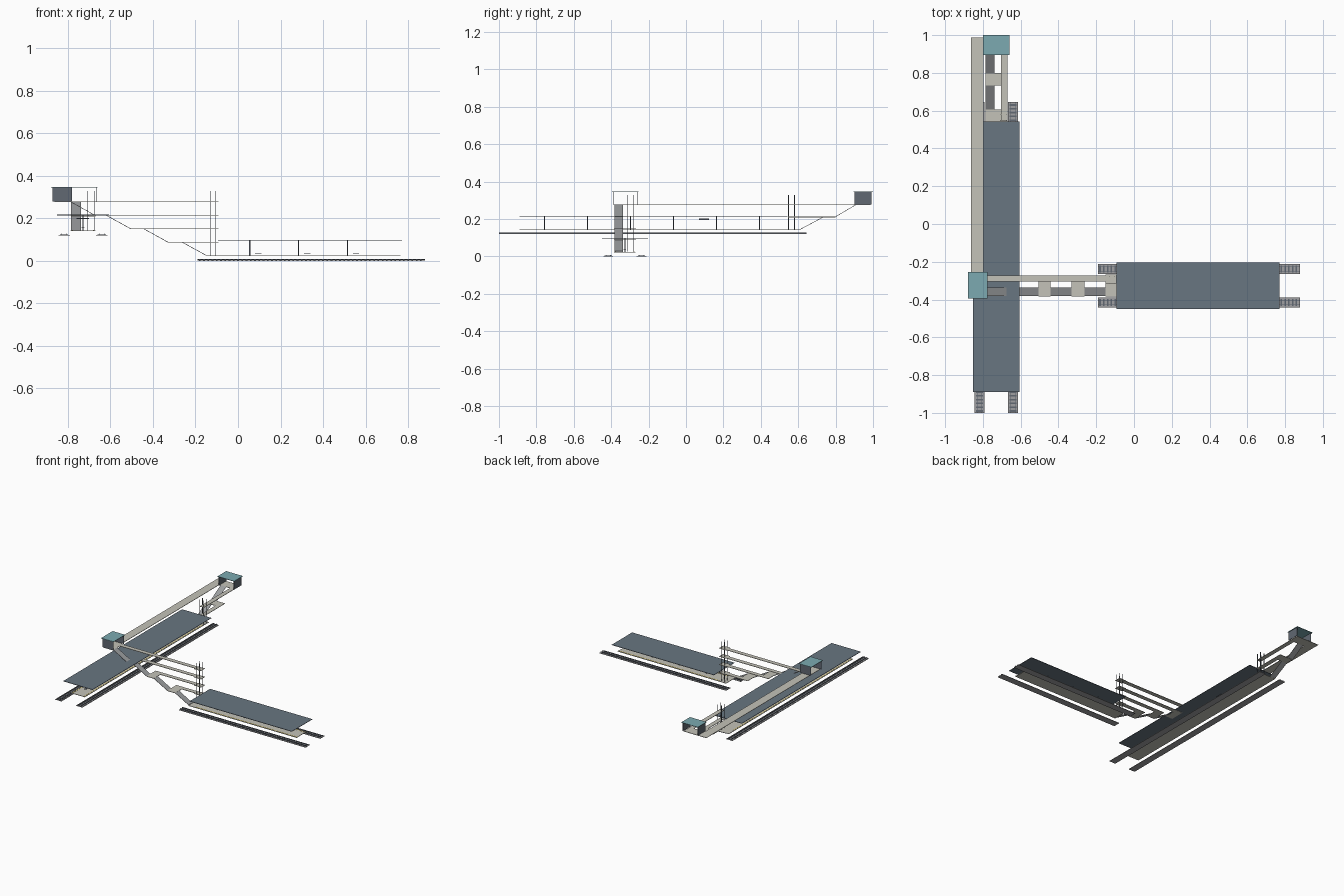
import bpy, bmesh
from mathutils import Vector

if "Cube" in bpy.data.objects:
    bpy.data.objects.remove(bpy.data.objects["Cube"])


def mat(name, c):
    m = bpy.data.materials.new(name)
    m.diffuse_color = (*c, 1)
    m.use_nodes = True
    m.node_tree.nodes["Principled BSDF"].inputs["Base Color"].default_value = m.diffuse_color
    return m


BEIGE = mat("concrete", (0.55, 0.54, 0.48))
STEP = mat("stair_grey", (0.33, 0.34, 0.35))
ROOF = mat("slate_roof", (0.14, 0.18, 0.22))
TEAL = mat("teal_roof", (0.2, 0.4, 0.44))
BED = mat("track_bed", (0.35, 0.35, 0.36))
DARK = mat("dark_metal", (0.12, 0.14, 0.17))
YELLOW = mat("yellow_line", (0.8, 0.65, 0.2))
T = 0.003  # slab thickness


def build(name, boxes, m):
    """One object from boxes (x0, x1, y0, y1, z0, z1)."""
    bm = bmesh.new()
    for x0, x1, y0, y1, z0, z1 in boxes:
        r = bmesh.ops.create_cube(bm, size=1)
        bmesh.ops.scale(bm, vec=(x1 - x0, y1 - y0, z1 - z0), verts=r["verts"])
        bmesh.ops.translate(bm, vec=((x0 + x1) / 2, (y0 + y1) / 2, (z0 + z1) / 2), verts=r["verts"])
    return finish(name, bm, m)


def finish(name, bm, m):
    bmesh.ops.recalc_face_normals(bm, faces=bm.faces[:])
    me = bpy.data.meshes.new(name)
    bm.to_mesh(me)
    bm.free()
    o = bpy.data.objects.new(name, me)
    me.materials.append(m)
    bpy.context.collection.objects.link(o)
    return o


def oriented(along_x, a0, a1, b0, b1, z0, z1):
    """Box given along the platform (a) and across it (b)."""
    return (a0, a1, b0, b1, z0, z1) if along_x else (b0, b1, a0, a1, z0, z1)


def flight(name, along_x, a0, a1, b0, b1, z0, z1):
    """Sloping stair slab from (a0, z0) up to (a1, z1)."""
    bm = bmesh.new()
    rings = []
    for b in (b0, b1):
        pts = [(a0, z0), (a1, z1), (a1, z1 - T), (a0, z0 - T)]
        rings.append([bm.verts.new((a, b, z) if along_x else (b, a, z)) for a, z in pts])
    bm.faces.new(rings[0])
    bm.faces.new(rings[1])
    for i in range(4):
        j = (i + 1) % 4
        bm.faces.new((rings[0][i], rings[0][j], rings[1][j], rings[1][i]))
    finish(name, bm, STEP)


def station(p, ax, z, track, deck, roof, centre, columns, bench_off):
    """Tracks, platform, columns, benches and canopy of one line."""
    def B(*a):
        return oriented(ax, *a)
    beds, sleepers, rails = [], [], []
    for s in (-1, 1):
        c = centre + s * 0.0885
        beds.append(B(track[0], track[1], c - 0.0265, c + 0.0265, z, z + 0.003))
        n = int((track[1] - track[0]) / 0.02)
        for i in range(n):
            a = track[0] + 0.006 + i * 0.02
            sleepers.append(B(a, a + 0.008, c - 0.019, c + 0.019, z + 0.003, z + 0.005))
        for r in (-0.012, 0.012):
            rails.append(B(track[0], track[1], c + r - 0.0015, c + r + 0.0015, z + 0.005, z + 0.009))
    build(p + "_track_bed", beds, BED)
    build(p + "_sleepers", sleepers, DARK)
    build(p + "_rails", rails, DARK)
    h = z + 0.03 - 0.005
    build(p + "_platform", [B(deck[0], deck[1], centre - 0.058, centre + 0.058, h - T, h)], BEIGE)
    build(p + "_edge_lines", [B(roof[0], roof[1], centre + s * 0.049 - 0.003, centre + s * 0.049 + 0.003,
                                h, h + 0.001) for s in (-1, 1)], YELLOW)
    top = h + 0.073
    build(p + "_canopy", [B(roof[0], roof[1], centre - 0.123, centre + 0.123, top - T, top)], ROOF)
    build(p + "_columns", [B(a - 0.003, a + 0.003, centre - 0.003, centre + 0.003, h, top - T)
                           for a in columns], DARK)
    build(p + "_benches", [B(a + bench_off - 0.015, a + bench_off + 0.015, centre - 0.007, centre + 0.007,
                             h + 0.01, h + 0.012) for a in columns], DARK)


def lift(name, x0, x1, y0, y1, z0):
    w = 0.0015
    build(name, [(x - w, x + w, y - w, y + w, z0, 0.328) for x in (x0, x1) for y in (y0, y1)], DARK)


# the two lines
station("lower", True, 0.004 - 0.004, (-0.19, 0.88), (-0.15, 0.765), (-0.093, 0.77), -0.327,
        [0.055, 0.285, 0.515], 0.04)
station("upper", False, 0.119, (-1.0, 0.645), (-0.89, 0.607), (-0.89, 0.543), -0.729,
        [-0.757 + i * 0.23 for i in range(6)], -0.035)
build("display_board", [(-0.76, -0.70, 0.07, 0.122, 0.196, 0.202)], DARK)

# stairs, landings and step-free walkways from the lower platform
L = [0.028, 0.09, 0.153, 0.2155, 0.279]
starts = [-0.15, -0.33, -0.505, -0.672]
for i, a in enumerate(starts):
    end = a - 0.114
    flight("lower_stair_%d" % (i + 1), True, a, end, -0.382, -0.336, L[i], L[i + 1])
    z = L[i + 1]
    far = starts[i + 1] if i < 3 else -0.80
    floors = [(far, -0.092, -0.305, -0.272, z - T, z)]
    if i < 3:
        floors.append((far, end + 0.002, -0.384, -0.305, z - T, z))
    floors.append((-0.15, -0.092, -0.315, -0.268, z - T, z))
    build("lower_walkway_%d" % (i + 1), floors, BEIGE)
lift("lower_lift_posts", -0.13, -0.105, -0.313, -0.28, 0.026)

# stairs and walkways from the upper platform
U = [0.144, 0.2125, 0.279]
for i, (a, e) in enumerate(((0.606, 0.735), (0.797, 0.91))):
    flight("upper_stair_%d" % (i + 1), False, a, e, -0.785, -0.738, U[i], U[i + 1])
    z = U[i + 1]
    far = 0.8 if i == 0 else 0.915
    floors = [(-0.704, -0.67, 0.545, far, z - T, z)]
    if i == 0:
        floors.append((-0.785, -0.704, 0.733, 0.8, z - T, z))
    build("upper_walkway_%d" % (i + 1), floors, BEIGE)
lift("upper_lift_posts", -0.706, -0.674, 0.548, 0.58, 0.142)

# long footbridge joining the two stair heads
build("footbridge", [(-0.863, -0.797, -0.387, 0.987, 0.276, 0.279),
                     (-0.797, -0.785, -0.387, -0.27, 0.276, 0.279),
                     (-0.797, -0.67, 0.91, 0.987, 0.276, 0.279)], BEIGE)

# entrance houses: two walls and a flat roof each
build("south_house_walls", [(-0.873, -0.78, -0.39, -0.387, 0.279, 0.345),
                            (-0.873, -0.78, -0.263, -0.26, 0.279, 0.345)], DARK)
build("south_house_roof", [(-0.88, -0.775, -0.395, -0.255, 0.345, 0.348)], TEAL)
build("north_house_walls", [(-0.794, -0.791, 0.9, 0.992, 0.279, 0.345),
                            (-0.668, -0.665, 0.9, 0.992, 0.279, 0.345)], DARK)
build("north_house_roof", [(-0.80, -0.66, 0.895, 1.0, 0.345, 0.348)], TEAL)
